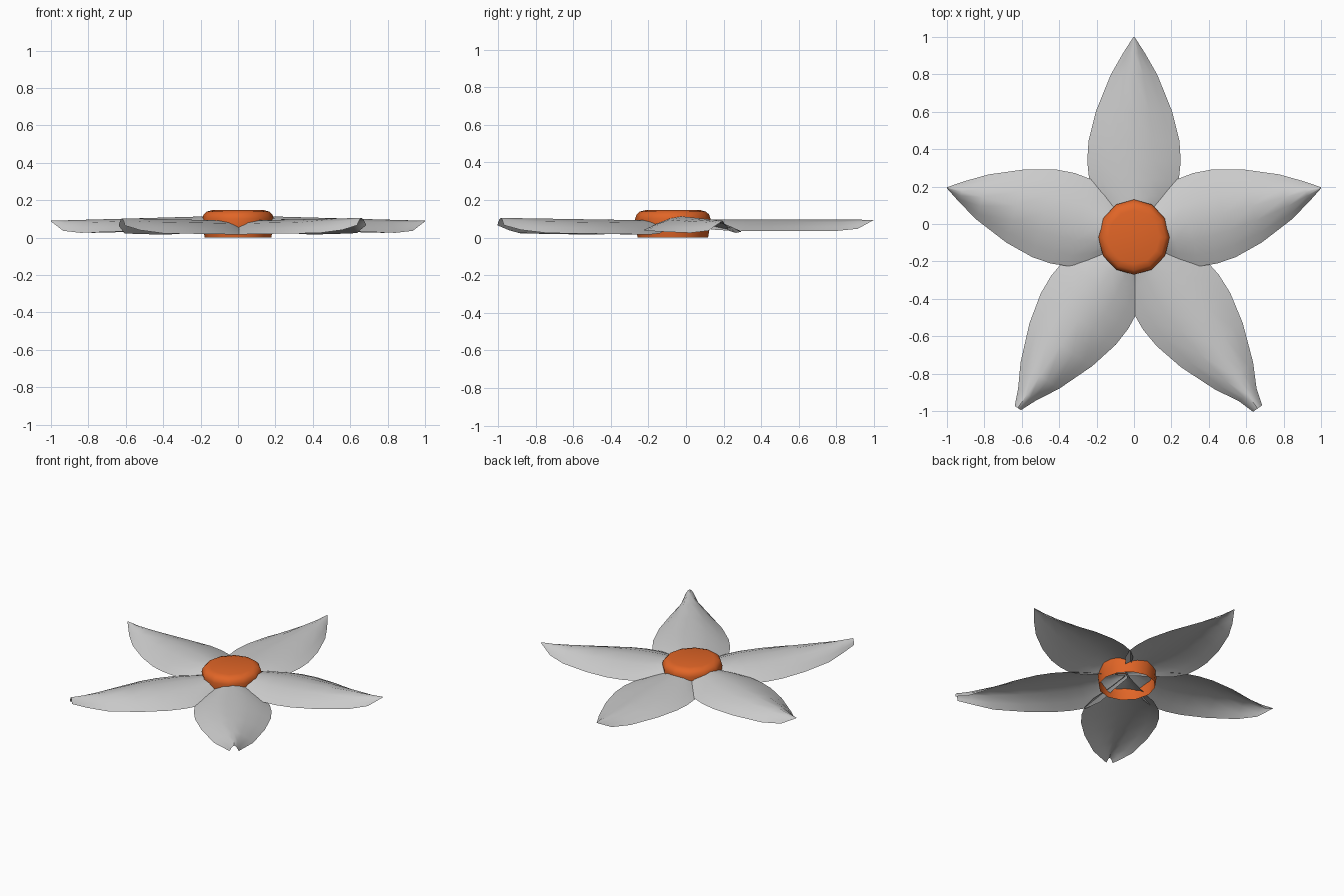
import bpy, math

if "Cube" in bpy.data.objects:
    bpy.data.objects.remove(bpy.data.objects["Cube"])

CX, CY = 0.0, -0.07   # flower hub position


def make_object(name, verts, faces, angle=60):
    mesh = bpy.data.meshes.new(name)
    mesh.from_pydata(verts, [], faces)
    mesh.update()
    obj = bpy.data.objects.new(name, mesh)
    bpy.context.collection.objects.link(obj)
    bpy.ops.object.select_all(action='DESELECT')
    obj.select_set(True)
    bpy.context.view_layer.objects.active = obj
    bpy.ops.object.shade_smooth_by_angle(angle=math.radians(angle))
    return obj


# Outline of a petal: fraction along length, half width, share of the edge droop
PROFILE = [(0.0, 0.015, 0.3), (0.1, 0.10, 0.6), (0.2, 0.195, 0.9),
           (0.29, 0.24, 1.0), (0.38, 0.25, 1.0), (0.48, 0.243, 1.0),
           (0.63, 0.203, 1.0), (0.81, 0.125, 1.0), (0.92, 0.058, 0.8)]
ACROSS = [-1, -0.75, -0.4, 0, 0.4, 0.75, 1]


def petal(name, degrees, length, z_base, z_tip, droop, tip_width, tip_droop):
    a = math.radians(degrees)
    c, s = math.cos(a), math.sin(a)
    verts, faces = [], []
    n = len(ACROSS)
    rows = PROFILE + [(1.0, tip_width, tip_droop)]
    for t, w, d in rows:
        ridge = z_base + (z_tip - z_base) * t
        for k in ACROSS:
            u, v = t * length, k * w
            verts.append((CX + c * u - s * v, CY + s * u + c * v,
                          ridge - droop * d * abs(k) ** 1.7))
    for r in range(len(rows) - 1):
        for i in range(n - 1):
            b = r * n + i
            faces.append((b, b + n, b + n + 1, b + 1))
    return make_object(name, verts, faces)


# Five arched petals, the two front ones longer with blunt folded tips
petal("petal_back", 90, 1.07, 0.097, 0.095, 0.06, 0.003, 0.02)
petal("petal_right", 14.8, 1.034, 0.118, 0.09, 0.07, 0.003, 0.05)
petal("petal_left", 165.2, 1.034, 0.118, 0.09, 0.07, 0.003, 0.05)
petal("petal_front_right", -54.2, 1.13, 0.09, 0.105, 0.078, 0.03, 0.5)
petal("petal_front_left", 235.8, 1.105, 0.09, 0.103, 0.078, 0.02, 0.5)

# Hollow orange hub, open underneath, with rounded shoulder
SIDES = 12
HUB = [(0.182, 0.0), (0.19, 0.05), (0.195, 0.1), (0.188, 0.122),
       (0.172, 0.138), (0.14, 0.147)]
verts = [(CX + 0.98 * r * math.sin(2 * math.pi * i / SIDES),
          CY + 1.03 * r * math.cos(2 * math.pi * i / SIDES), z)
         for r, z in HUB for i in range(SIDES)]
faces = []
for r in range(len(HUB) - 1):
    for i in range(SIDES):
        j = (i + 1) % SIDES
        b = r * SIDES
        faces.append((b + j, b + i, b + SIDES + i, b + SIDES + j))
verts.append((CX, CY, 0.142))
last = (len(HUB) - 1) * SIDES
for i in range(SIDES):
    faces.append((last + (i + 1) % SIDES, last + i, len(verts) - 1))
hub = make_object("flower_center", verts, faces)
orange = bpy.data.materials.new("orange")
orange.diffuse_color = (0.75, 0.13, 0.02, 1)
orange.use_nodes = True
orange.node_tree.nodes["Principled BSDF"].inputs["Base Color"].default_value = orange.diffuse_color
hub.data.materials.append(orange)
